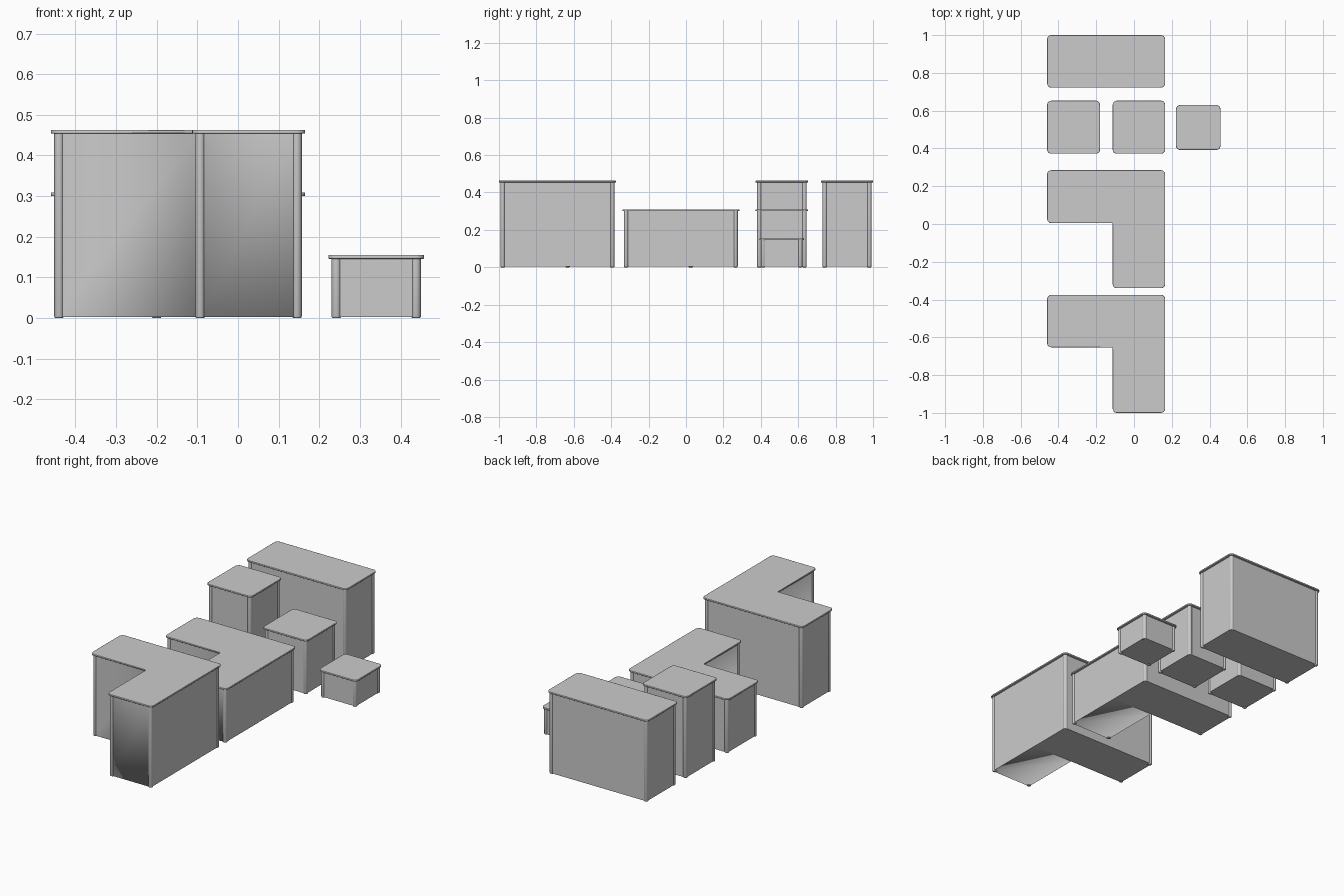
import bpy, bmesh, math
from mathutils import Vector

cube = bpy.data.objects.get("Cube")
if cube:
    bpy.data.objects.remove(cube, do_unlink=True)

grey = bpy.data.materials.new("plain_grey")
grey.use_nodes = True
colour = (0.6, 0.6, 0.6, 1)
grey.diffuse_color = colour
grey.node_tree.nodes["Principled BSDF"].inputs["Base Color"].default_value = colour

POST_INSET, BODY_INSET, POST_R = 0.02, 0.0125, 0.012
SLAB = 0.009


def finish(bm, name):
    mesh = bpy.data.meshes.new(name)
    bm.to_mesh(mesh)
    bm.free()
    mesh.materials.append(grey)
    obj = bpy.data.objects.new(name, mesh)
    bpy.context.collection.objects.link(obj)
    return obj


def outline(x0, x1, y0, y1, notch, inset):
    """Counter-clockwise footprint; notch is the inner corner of an L."""
    x0, x1, y0, y1 = x0 + inset, x1 - inset, y0 + inset, y1 - inset
    if not notch:
        return [(x0, y0), (x1, y0), (x1, y1), (x0, y1)]
    nx, ny = notch[0] + inset, notch[1] + inset
    return [(nx, y0), (x1, y0), (x1, ny), (x1, y1), (x0, y1), (x0, ny), (nx, ny)]


def make_top(name, pts, z):
    # Slab with rounded outer corners and softened rim
    bm = bmesh.new()
    face = bm.faces.new([bm.verts.new((x, y, z - SLAB)) for x, y in pts])
    ext = bmesh.ops.extrude_face_region(bm, geom=[face])["geom"]
    bmesh.ops.translate(bm, vec=(0, 0, SLAB), verts=[g for g in ext if isinstance(g, bmesh.types.BMVert)])
    bmesh.ops.recalc_face_normals(bm, faces=bm.faces)
    corners = [e for e in bm.edges
               if abs(e.verts[0].co.z - e.verts[1].co.z) > SLAB / 2
               and e.is_convex and e.calc_face_angle() > 1]
    bmesh.ops.bevel(bm, geom=corners, offset=0.022, segments=4, profile=0.5, affect='EDGES')
    rim = [e for e in bm.edges if any(abs(f.normal.z) > 0.9 for f in e.link_faces)
           and any(abs(f.normal.z) < 0.1 for f in e.link_faces)]
    bmesh.ops.bevel(bm, geom=rim, offset=0.002, segments=2, profile=0.5, affect='EDGES')
    for f in bm.faces:
        f.smooth = abs(f.normal.z) < 0.99
    return finish(bm, name)


def make_body(name, pts, z, notch):
    # Closed cloth box, with the recess of an L softly shaded
    z0, z1 = 0.003, z - SLAB
    bm = bmesh.new()
    low = [bm.verts.new((x, y, z0)) for x, y in pts]
    high = [bm.verts.new((x, y, z1)) for x, y in pts]
    n = len(pts)
    walls = [bm.faces.new((low[i], low[(i + 1) % n], high[(i + 1) % n], high[i])) for i in range(n)]
    cells = [(0, 1, 2, 6), (2, 3, 4, 5, 6)] if notch else [(0, 1, 2, 3)]
    floors = [bm.faces.new([low[i] for i in reversed(c)]) for c in cells]
    for c in cells:
        bm.faces.new([high[i] for i in c])
    if notch:
        soft = {walls[0], walls[5], walls[6], floors[0]}
        for f in soft:
            f.smooth = True
        for e in bm.edges:
            e.smooth = all(f in soft for f in e.link_faces)
    return finish(bm, name)


def make_posts(name, pts, z):
    # Round corner posts with rounded feet
    bm = bmesh.new()
    top = z - SLAB / 2
    for x, y in pts:
        made = bmesh.ops.create_cone(bm, cap_ends=True, segments=12, radius1=POST_R,
                                     radius2=POST_R, depth=top)["verts"]
        bmesh.ops.translate(bm, vec=(x, y, top / 2), verts=made)
    feet = [e for e in bm.edges if max(v.co.z for v in e.verts) < 0.001]
    bmesh.ops.bevel(bm, geom=feet, offset=0.004, segments=2, profile=0.5, affect='EDGES')
    for f in bm.faces:
        f.smooth = abs(f.normal.z) < 0.99
    return finish(bm, name)


def make_table(name, x0, x1, y0, y1, z, notch=None):
    def ring(inset):
        return outline(x0, x1, y0, y1, notch, inset)
    post_pts = ring(POST_INSET)
    if notch:
        # No posts at the wall joint or the recess corner
        post_pts = [p for i, p in enumerate(post_pts) if i not in (2, 6)]
    top_pts = ring(0)
    if notch:
        del top_pts[2]
    make_top(name + "_top", top_pts, z)
    make_body(name + "_cover", ring(BODY_INSET), z, notch)
    make_posts(name + "_posts", post_pts, z)


LOW, MID, TALL = 0.155, 0.309, 0.463
L, R, N = -0.46, 0.165, -0.113

make_table("tall_corner_counter", L, R, -1.0, -0.375, TALL, (N, -0.653))
make_table("mid_corner_counter", L, R, -0.34, 0.285, MID, (N, 0.005))
make_table("tall_square_table", L, -0.18, 0.372, 0.653, TALL)
make_table("mid_square_table", N, R, 0.372, 0.653, MID)
make_table("low_square_table", 0.222, 0.458, 0.392, 0.63, LOW)
make_table("tall_long_counter", L, R, 0.722, 1.0, TALL)
